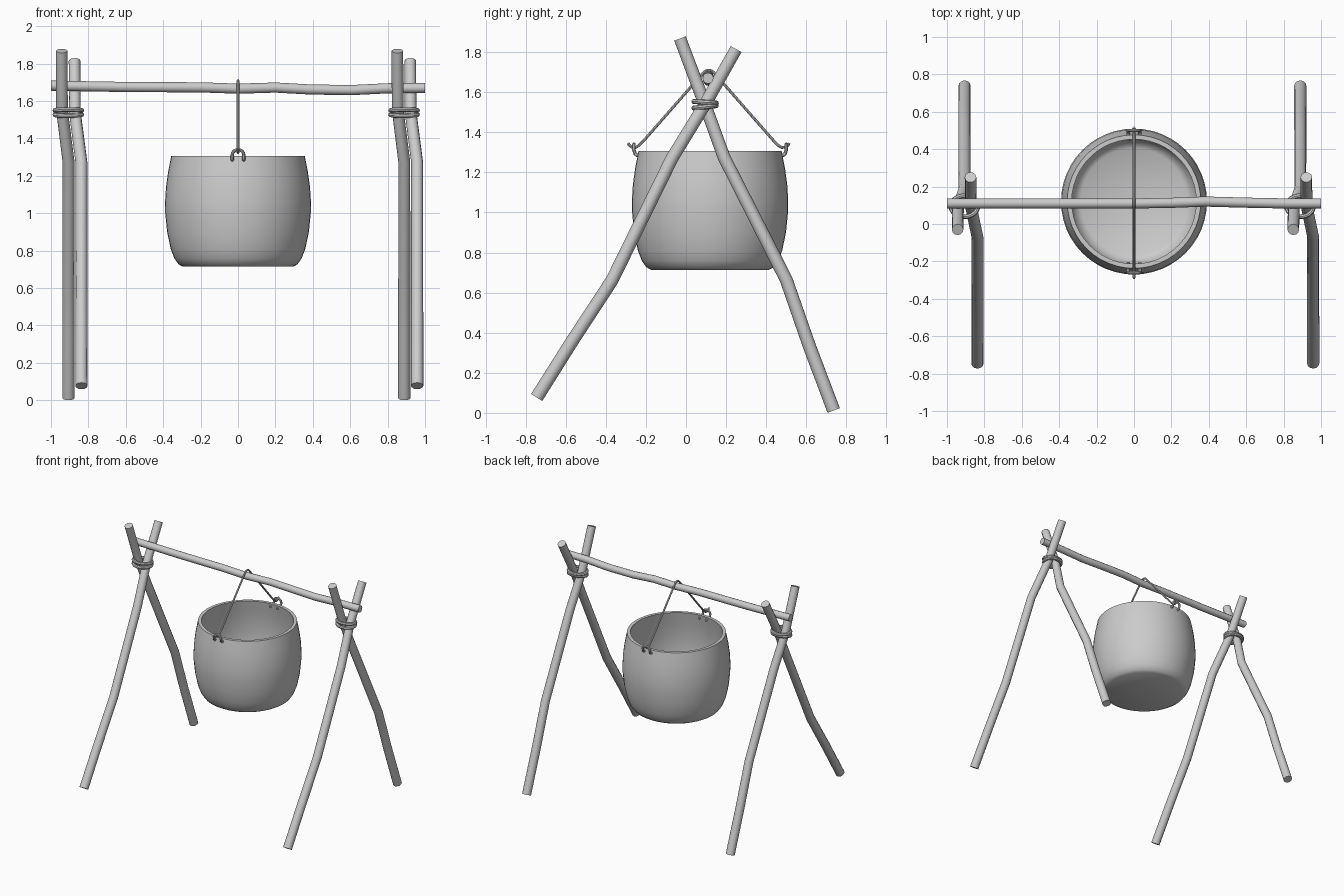
import bpy, bmesh, math
from mathutils import Vector

if "Cube" in bpy.data.objects:
    bpy.data.objects.remove(bpy.data.objects["Cube"])


def finish(name, bm, angle=35):
    bmesh.ops.recalc_face_normals(bm, faces=bm.faces)
    me = bpy.data.meshes.new(name)
    bm.to_mesh(me)
    bm.free()
    ob = bpy.data.objects.new(name, me)
    bpy.context.collection.objects.link(ob)
    bpy.ops.object.select_all(action='DESELECT')
    ob.select_set(True)
    bpy.context.view_layer.objects.active = ob
    bpy.ops.object.shade_smooth_by_angle(angle=math.radians(angle))
    return ob


def tube(name, pts, r0, r1=None, sides=12, ref=(1, 0, 0), closed=False):
    """Round rod along a path, tapering from r0 to r1."""
    r1 = r0 if r1 is None else r1
    pts = [Vector(p) for p in pts]
    n = len(pts)
    bm = bmesh.new()
    rings, normal = [], Vector(ref)
    for i, p in enumerate(pts):
        if closed:
            t = pts[(i + 1) % n] - pts[i - 1]
        else:
            a = (p - pts[i - 1]).normalized() if i else Vector()
            b = (pts[i + 1] - p).normalized() if i < n - 1 else Vector()
            t = a + b
        t.normalize()
        normal = (normal - t * normal.dot(t)).normalized()
        side = t.cross(normal)
        r = r0 + (r1 - r0) * i / (n - 1)
        rings.append([bm.verts.new(p + r * (math.cos(k * math.tau / sides) * normal
                                            + math.sin(k * math.tau / sides) * side))
                      for k in range(sides)])
    for i in range(n if closed else n - 1):
        a, b = rings[i], rings[(i + 1) % n]
        for k in range(sides):
            j = (k + 1) % sides
            bm.faces.new((a[k], a[j], b[j], b[k]))
    if not closed:
        bm.faces.new(rings[0])
        bm.faces.new(rings[-1])
    return finish(name, bm)


def lathe(name, profile, centre, sides=48):
    """Spin a closed-on-axis (radius, z) profile about a vertical axis."""
    bm = bmesh.new()
    vs = [bm.verts.new((r, 0, z)) for r, z in profile]
    es = [bm.edges.new(e) for e in zip(vs, vs[1:])]
    bmesh.ops.spin(bm, geom=vs + es, cent=(0, 0, 0), axis=(0, 0, 1),
                   angle=math.tau, steps=sides)
    bmesh.ops.remove_doubles(bm, verts=bm.verts, dist=1e-4)
    bmesh.ops.translate(bm, verts=bm.verts, vec=(centre[0], centre[1], 0))
    return finish(name, bm)


# Two crossed-leg frames, the right one a shifted copy of the left
for label, dx in (("left", 0), ("right", 1.795)):
    front = [(-.837, -.745, .077), (-.837, -.57, .355), (-.837, -.37, .66),
             (-.837, -.07, 1.27), (-.872, .095, 1.54), (-.874, .25, 1.815)]
    back = [(-.906, .737, .012), (-.906, .615, .335), (-.906, .50, .665),
            (-.906, .19, 1.275), (-.941, .09, 1.55), (-.943, -.03, 1.868)]
    for part, path in (("front_leg", front), ("back_leg", back)):
        tube(f"{label}_{part}", [(x + dx, y, z) for x, y, z in path], .033, .031)
    # Lashing: two rope coils, each tilted a little the other way
    for c, (z, tilt) in enumerate(((1.527, .006), (1.55, -.004))):
        loop = []
        for k in range(28):
            a = k * math.tau / 28
            loop.append((-.907 + dx + .072 * math.cos(a), .095 + .056 * math.sin(a),
                         z + tilt * math.sin(a)))
        tube(f"{label}_lashing_{c + 1}", loop, .0125, sides=8, ref=(0, 0, 1), closed=True)

# Slightly crooked crossbar
tube("crossbar", [(-1, .11, 1.682), (-.6, .11, 1.675), (-.2, .11, 1.673), (0, .11, 1.666),
                  (.2, .113, 1.672), (.38, .12, 1.662), (.6, .114, 1.658),
                  (.8, .11, 1.668), (1, .11, 1.67)], .027, ref=(0, 0, 1))

# Cauldron: outer wall up to the rim, then inner wall down to the floor
PY = .12
lathe("cauldron", [(0, .714), (.295, .714), (.318, .727), (.340, .758), (.360, .81),
                   (.379, .90), (.389, 1.0), (.390, 1.06), (.385, 1.14), (.374, 1.22),
                   (.357, 1.307), (.333, 1.307), (.349, 1.22), (.360, 1.14), (.365, 1.06),
                   (.364, 1.0), (.354, .90), (.335, .81), (.315, .765), (.285, .745),
                   (0, .745)], (0, PY))

# Ears: arched staples whose feet pass through the pot wall
for label, s in (("front", -1), ("back", 1)):
    arch = []
    for k in range(9):
        a = math.pi * (1 - k / 8)
        arch.append((.031 * math.cos(a), PY + s * .380, 1.312 + .028 * math.sin(a)))
    foot = [(.031, .374, 1.293), (.031, .366, 1.286), (.031, .325, 1.282)]
    start = [(-x, PY + s * d, z) for x, d, z in reversed(foot)]
    end = [(x, PY + s * d, z) for x, d, z in foot]
    tube(f"{label}_ear", start + arch + end, .009, sides=10, ref=(0, 0, 1))

# Bail: wire hooked through both ears and bent over the crossbar
BY = .113
hook = [(.402, 1.346), (.395, 1.334), (.383, 1.326), (.365, 1.324), (.348, 1.334), (.326, 1.356)]
over = [(.034 * math.cos(math.radians(a)), 1.676 + .034 * math.sin(math.radians(a)))
        for a in range(40, 141, 20)]
bail = [(0, BY + d, z) for d, z in hook] + [(0, BY + d, z) for d, z in over] \
    + [(0, BY - d, z) for d, z in reversed(hook)]
tube("bail_handle", bail, .007, sides=8)
